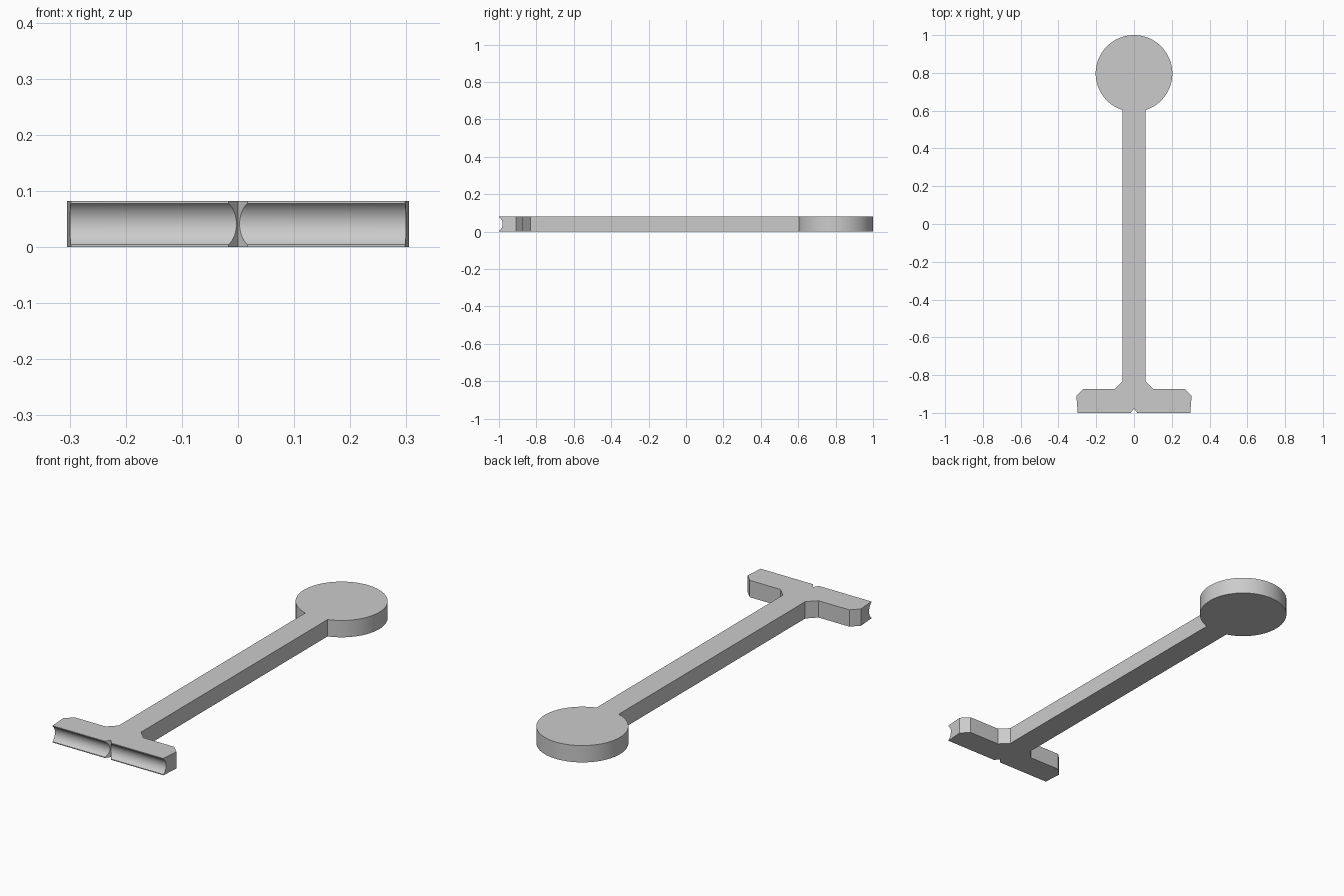
import bpy, bmesh
from math import sin, cos, asin, pi, radians

cube = bpy.data.objects.get("Cube")
if cube:
    bpy.data.objects.remove(cube, do_unlink=True)

HEIGHT = 0.082
DISC_R = 0.203
DISC_Y = 1 - DISC_R
SHAFT = 0.06

grey = bpy.data.materials.new("plain grey")
grey.use_nodes = True
colour = (0.6, 0.6, 0.6, 1)
grey.diffuse_color = colour
grey.node_tree.nodes["Principled BSDF"].inputs["Base Color"].default_value = colour


def prism(name, outline, z0, z1):
    """Extrude a flat outline upwards into a solid."""
    bm = bmesh.new()
    base = bm.faces.new([bm.verts.new((x, y, z0)) for x, y in outline])
    top = bmesh.ops.extrude_face_region(bm, geom=[base])["geom"]
    moved = [v for v in top if isinstance(v, bmesh.types.BMVert)]
    bmesh.ops.translate(bm, verts=moved, vec=(0, 0, z1 - z0))
    bmesh.ops.recalc_face_normals(bm, faces=bm.faces)
    mesh = bpy.data.meshes.new(name)
    bm.to_mesh(mesh)
    bm.free()
    obj = bpy.data.objects.new(name, mesh)
    bpy.context.collection.objects.link(obj)
    obj.data.materials.append(grey)
    return obj


# Half outline: notch, grooved crossbar, chamfered shoulder, straight shaft
half = [(0.017, -1), (0.298, -1), (0.305, -0.91), (0.268, -0.873),
        (0.102, -0.873), (SHAFT, -0.831)]

# Round disc end, from the shaft side up to the far tip
start = asin(SHAFT / DISC_R)
steps = 40
for i in range(steps):
    a = start + (pi - start) * i / steps
    half.append((DISC_R * sin(a), DISC_Y - DISC_R * cos(a)))

outline = [(0, -0.976)] + half + [(0, 1)] + [(-x, y) for x, y in reversed(half)]
body = prism("handle_body", outline, 0, HEIGHT)

# Hollow groove along the front edge of the crossbar
radius, depth = 0.044, 0.02
bpy.ops.mesh.primitive_cylinder_add(
    vertices=96, radius=radius, depth=1, rotation=(0, pi / 2, 0),
    location=(0, -1 + depth - radius, HEIGHT / 2))
cutter = bpy.context.object
cutter.name = "groove_cutter"
cutter.data.materials.append(grey)
cutter.hide_render = True

cut = body.modifiers.new("groove", "BOOLEAN")
cut.operation = "DIFFERENCE"
cut.solver = "EXACT"
cut.object = cutter
bpy.ops.object.select_all(action="DESELECT")
body.select_set(True)
bpy.context.view_layer.objects.active = body
bpy.ops.object.modifier_apply(modifier=cut.name)
bpy.data.objects.remove(cutter, do_unlink=True)

# Smooth the rounded walls, keep hard corners
bpy.ops.object.shade_smooth_by_angle(angle=radians(25))
